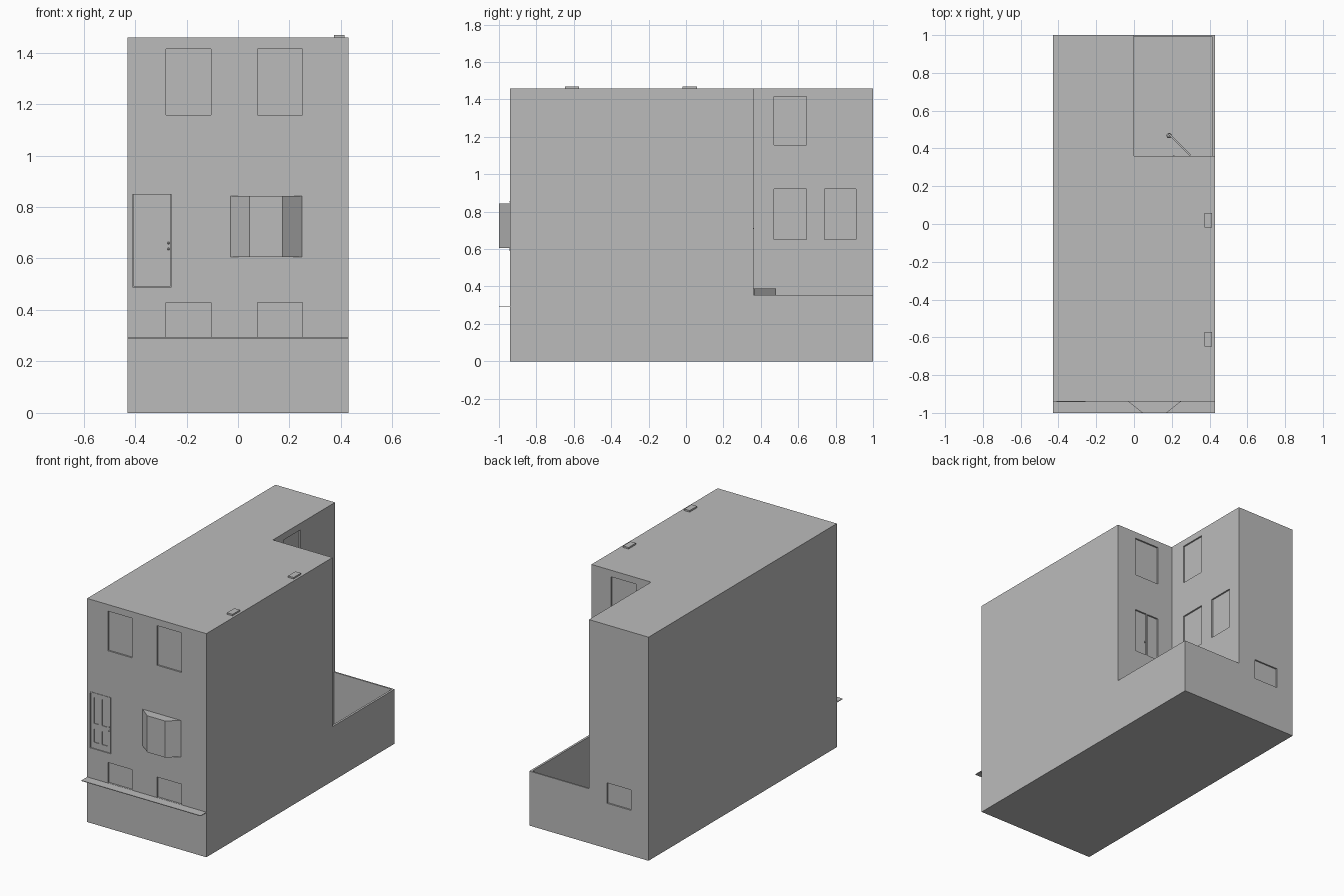
import bpy, bmesh
from mathutils import Matrix, Vector

cube = bpy.data.objects.get("Cube")
if cube:
    bpy.data.objects.remove(cube, do_unlink=True)

# One plain grey for the whole building
grey = bpy.data.materials.new("plain grey")
grey.use_nodes = True
colour = (0.5, 0.5, 0.5, 1)
grey.diffuse_color = colour
grey.node_tree.nodes["Principled BSDF"].inputs["Base Color"].default_value = colour


def finish(name, bm):
    bmesh.ops.recalc_face_normals(bm, faces=bm.faces)
    mesh = bpy.data.meshes.new(name)
    bm.to_mesh(mesh)
    bm.free()
    mesh.materials.append(grey)
    obj = bpy.data.objects.new(name, mesh)
    bpy.context.collection.objects.link(obj)
    return obj


def boxes(name, spans):
    """Each span is ((x0, x1), (y0, y1), (z0, z1))."""
    bm = bmesh.new()
    for span in spans:
        mid = Vector([(a + b) / 2 for a, b in span])
        size = [b - a for a, b in span]
        bmesh.ops.create_cube(bm, size=1, matrix=Matrix.Translation(mid) @ Matrix.Diagonal((*size, 1)))
    return finish(name, bm)


def prism(name, outline, z0, z1):
    """Extrude a plan outline upwards."""
    bm = bmesh.new()
    face = bm.faces.new([bm.verts.new((x, y, z0)) for x, y in outline])
    top = bmesh.ops.extrude_face_region(bm, geom=[face])["geom"]
    bmesh.ops.translate(bm, verts=[v for v in top if isinstance(v, bmesh.types.BMVert)], vec=(0, 0, z1 - z0))
    return finish(name, bm)


def knob(name, place, radius):
    bm = bmesh.new()
    bmesh.ops.create_icosphere(bm, subdivisions=2, radius=radius, matrix=Matrix.Translation(place))
    return finish(name, bm)


def carve(obj, spans):
    """Cut boxes out of an object, then drop the cutter."""
    cutter = boxes("cutter", spans)
    cutter.hide_render = True
    mod = obj.modifiers.new("carve", 'BOOLEAN')
    mod.object = cutter
    mod.operation = 'DIFFERENCE'
    mod.solver = 'EXACT'
    bpy.context.view_layer.objects.active = obj
    bpy.ops.object.modifier_apply(modifier=mod.name)
    bpy.data.objects.remove(cutter, do_unlink=True)


W, FRONT, BACK, TOP = 0.43, -0.94, 1.0, 1.458
YARD_Y, YARD_Z = 0.36, 0.355
R = 0.01                        # window recess depth

# House: main block with a narrow rear wing
house = prism("house", [(-W, FRONT), (W, FRONT), (W, YARD_Y), (0, YARD_Y), (0, BACK), (-W, BACK)], 0, TOP)

# Sunken yard: floor and thin boundary walls
boxes("yard_floor", [((0, W), (YARD_Y, BACK), (0, 0.02))])
boxes("yard_wall_side", [((W - 0.014, W), (YARD_Y, BACK), (0, YARD_Z))])
boxes("yard_wall_back", [((0, W), (BACK - 0.01, BACK), (0, YARD_Z))])

# Window and door recesses
attic, middle, cellar = (1.157, 1.415), (0.65, 0.92), (0.295, 0.428)
front_skin = (FRONT - R, FRONT + R)
yard_skin = (YARD_Y - R, YARD_Y + R)
wing_skin = (-R, R)
door_x, door_z = (-0.41, -0.258), (0.49, 0.853)
recesses = [(x, front_skin, z) for x in ((-0.28, -0.105), (0.075, 0.25)) for z in (attic, cellar)]
recesses += [
    (door_x, front_skin, door_z),
    ((0.11, 0.29), yard_skin, attic),
    ((0.11, 0.29), yard_skin, (0.62, 0.91)),
    (wing_skin, (0.47, 0.645), attic),
    (wing_skin, (0.47, 0.645), middle),
    (wing_skin, (0.74, 0.91), middle),
    ((-0.305, -0.13), (BACK - R, BACK + R), cellar),
    ((0.14, 0.30), (YARD_Y - 0.04, YARD_Y + R), (0.03, 0.39)),
]
carve(house, recesses)

# Front door with four sunken panels, frame and knobs
door = boxes("front_door", [((door_x[0] + 0.004, door_x[1] - 0.004), (FRONT + 0.003, FRONT + 0.011), (0.492, 0.849))])
carve(door, [(x, (FRONT, FRONT + 0.007), z)
             for x in ((-0.383, -0.347), (-0.325, -0.287)) for z in ((0.532, 0.618), (0.655, 0.825))])
boxes("front_door_lintel", [(door_x, (FRONT - 0.003, FRONT + 0.01), (0.849, 0.857))])
for i, z in enumerate((0.637, 0.66)):
    knob(f"front_door_knob_{i + 1}", (-0.27, FRONT + 0.001, z), 0.005)

# Bay window and its sill
prism("bay_window", [(-0.03, FRONT + 0.002), (-0.03, FRONT), (0.045, -1), (0.172, -1), (0.248, FRONT), (0.248, FRONT + 0.002)],
      0.605, 0.843)
boxes("bay_sill", [((-0.03, 0.248), (FRONT - 0.003, FRONT + 0.002), (0.59, 0.605))])

# Thin ledge across the front
boxes("front_ledge", [((-W, W), (-1, FRONT + 0.002), (0.290, 0.294))])

# Low roof vents
for i, y in enumerate((-0.61, 0.02)):
    boxes(f"roof_vent_{i + 1}", [((0.374, 0.414), (y - 0.038, y + 0.038), (TOP - 0.002, TOP + 0.01))])

# Rear double door: centre bar and handle
boxes("rear_double_door_bar", [((0.195, 0.203), (YARD_Y - R, YARD_Y), (0.62, 0.91))])
knob("rear_double_door_knob", (0.21, YARD_Y - 0.002, 0.71), 0.006)

# Yard door standing open, with its knob
prism("yard_door", [(0.296, 0.36), (0.302, 0.366), (0.188, 0.48), (0.182, 0.474)], 0.03, 0.39)
knob("yard_door_knob", (0.186, 0.468, 0.2), 0.014)
